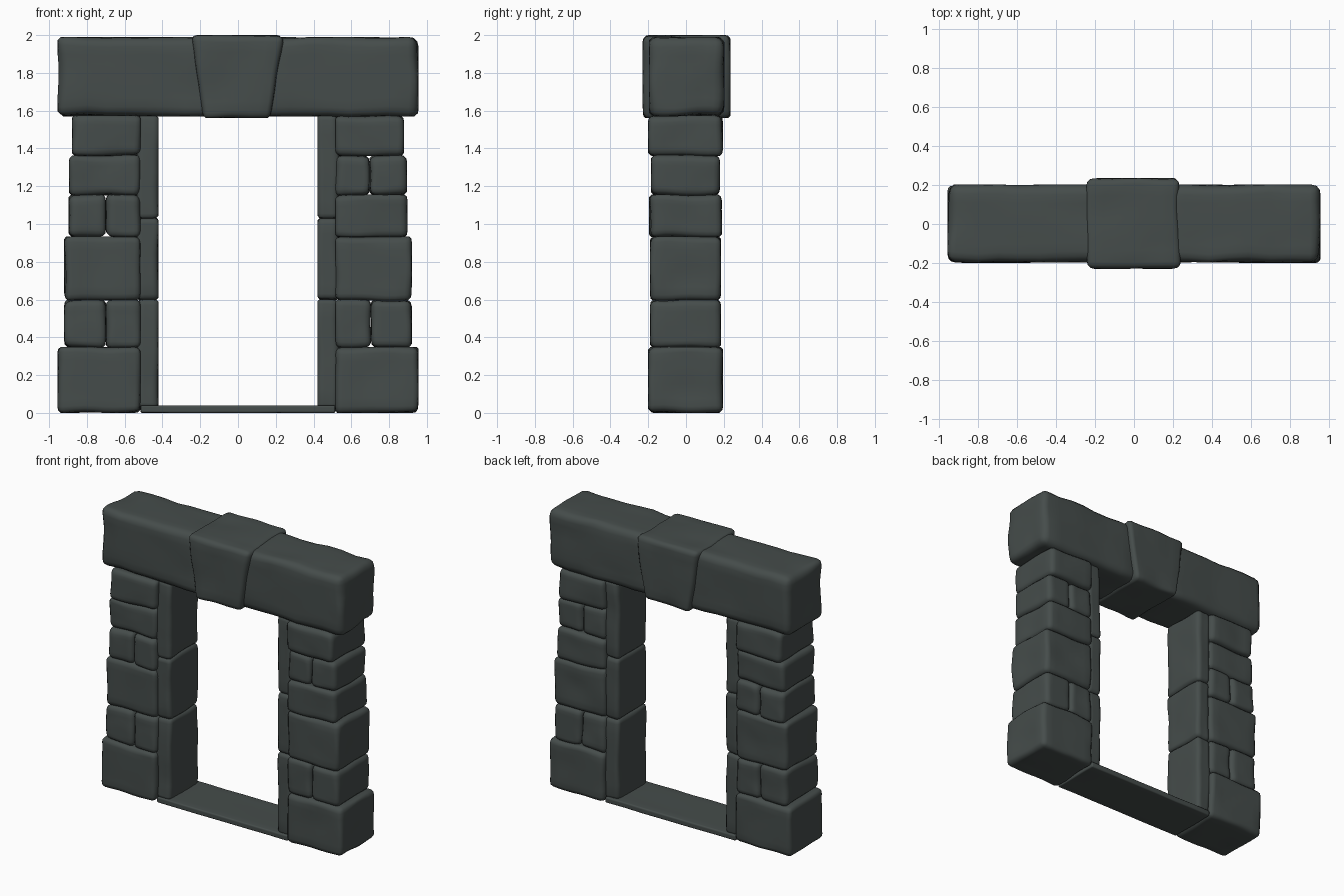
import bpy, bmesh
from mathutils import Vector, noise

cube = bpy.data.objects.get("Cube")
if cube:
    bpy.data.objects.remove(cube, do_unlink=True)

stone = bpy.data.materials.new("dark_stone")
stone.use_nodes = True
colour = (0.060, 0.073, 0.070, 1)
stone.diffuse_color = colour
bsdf = stone.node_tree.nodes["Principled BSDF"]
bsdf.inputs["Base Color"].default_value = colour
bsdf.inputs["Roughness"].default_value = 0.9


def block(name, x0, x1, z0, z1, y0, y1, radius=0.035, rough=0.012, taper=0.0):
    """Rounded, slightly uneven hewn block; taper narrows the bottom."""
    lo, hi = Vector((x0, y0, z0)), Vector((x1, y1, z1))
    mid, size = (lo + hi) / 2, hi - lo
    bm = bmesh.new()
    bmesh.ops.create_cube(bm, size=1)
    for v in bm.verts:
        v.co = Vector([a * b for a, b in zip(v.co, size)])
    bmesh.ops.bevel(bm, geom=bm.edges[:], offset=radius, segments=3,
                    profile=0.5, affect='EDGES')
    # Split the broad faces so that they can take the uneven surface
    broad = [e for e in bm.edges if e.calc_length() > radius * 1.2]
    bmesh.ops.subdivide_edges(bm, edges=broad, cuts=6, use_grid_fill=True)
    for v in bm.verts:
        p = v.co.copy()
        bump = noise.noise_vector((p + mid) * 5) * rough
        v.co = p + bump
        v.co.x *= 1 - taper * (0.5 - p.z / size.z)
        for i in range(3):    # keep within the nominal box
            v.co[i] = max(-size[i] / 2, min(size[i] / 2, v.co[i]))
        v.co += mid
    bmesh.ops.recalc_face_normals(bm, faces=bm.faces[:])
    mesh = bpy.data.meshes.new(name)
    bm.to_mesh(mesh)
    bm.free()
    mesh.materials.append(stone)
    mesh.polygons.foreach_set("use_smooth", [True] * len(mesh.polygons))
    obj = bpy.data.objects.new(name, mesh)
    bpy.context.collection.objects.link(obj)
    return obj


# Pillar courses: bottom, top, outer edge, half depth
courses = [
    (0.0, 0.35, 0.955, 0.20),
    (0.345, 0.60, 0.92, 0.19),
    (0.595, 0.935, 0.92, 0.19),
    (0.93, 1.155, 0.897, 0.195),
    (1.15, 1.365, 0.895, 0.185),
    (1.36, 1.575, 0.88, 0.20),
]
inner = 0.515
# Courses made of two stones, with the joint position
joints = {"left": {1: 0.705, 4: 0.695}, "right": {1: 0.70, 3: 0.70}}

for side, sign in (("left", 1), ("right", -1)):
    def placed(name, a, b, *rest, **options):
        lo, hi = sorted((a * sign, b * sign))
        return block(f"{side}_{name}", lo, hi, *rest, **options)

    # Outer pillar stones
    for i, (z0, z1, outer, depth) in enumerate(courses):
        cuts = [inner, outer]
        if i in joints[side]:
            cuts.insert(1, joints[side][i])
        for j, (a, b) in enumerate(zip(cuts, cuts[1:])):
            placed(f"pillar_stone_{i + 1}_{j + 1}", a, b, z0, z1,
                   -depth, depth - 0.005)
    # Recessed door jamb stones
    for i, (z0, z1) in enumerate([(0.02, 0.60), (0.595, 1.035), (1.03, 1.58)]):
        placed(f"jamb_stone_{i + 1}", 0.42, 0.535, z0, z1, -0.165, 0.165,
               radius=0.03)
    # Lintel half
    placed("lintel", 0.12, 0.955, 1.57, 1.99, -0.197, 0.203,
           radius=0.05, rough=0.016)

block("keystone", -0.25, 0.24, 1.56, 2.0, -0.23, 0.235, radius=0.035, taper=0.28)
block("threshold", -0.515, 0.515, 0.0, 0.04, -0.18, 0.18, radius=0.01, rough=0.004)
